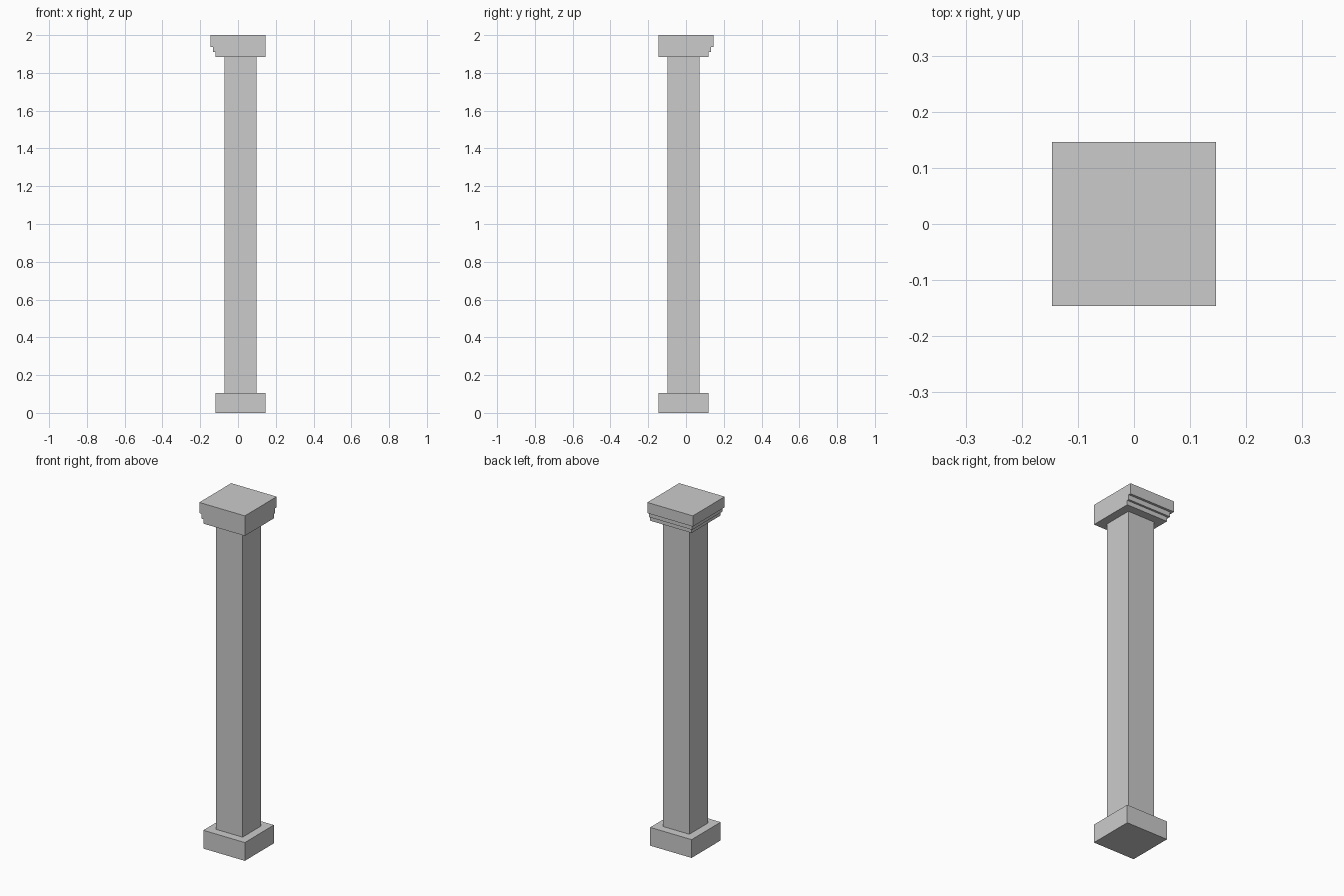
import bpy
import bmesh
from mathutils import Vector

cube = bpy.data.objects.get("Cube")
if cube:
    bpy.data.objects.remove(cube, do_unlink=True)

stone = bpy.data.materials.new("grey_stone")
stone.use_nodes = True
colour = (0.6, 0.6, 0.6, 1)
stone.diffuse_color = colour
stone.node_tree.nodes["Principled BSDF"].inputs["Base Color"].default_value = colour


def block(name, inner, outer, bottom, top):
    """Square block reaching `inner` towards -x/+y and `outer` towards +x/-y."""
    size = inner + outer
    shift = (outer - inner) / 2
    bm = bmesh.new()
    bmesh.ops.create_cube(bm, size=1)
    bmesh.ops.scale(bm, vec=Vector((size, size, top - bottom)), verts=bm.verts)
    bmesh.ops.translate(bm, vec=Vector((shift, -shift, (top + bottom) / 2)), verts=bm.verts)
    mesh = bpy.data.meshes.new(name)
    bm.to_mesh(mesh)
    bm.free()
    mesh.materials.append(stone)
    obj = bpy.data.objects.new(name, mesh)
    bpy.context.collection.objects.link(obj)
    return obj


EDGE = 0.146  # flush outer face shared by base and capital

# Base and shaft
block("base", 0.12, EDGE, 0, 0.106)
block("shaft", 0.072, 0.098, 0.106, 1.884)

# Capital, stepping out on the two inner sides only
block("capital_lower_step", 0.12, EDGE, 1.884, 1.91)
block("capital_middle_step", 0.132, EDGE, 1.91, 1.938)
block("capital_top", EDGE, EDGE, 1.938, 2)
